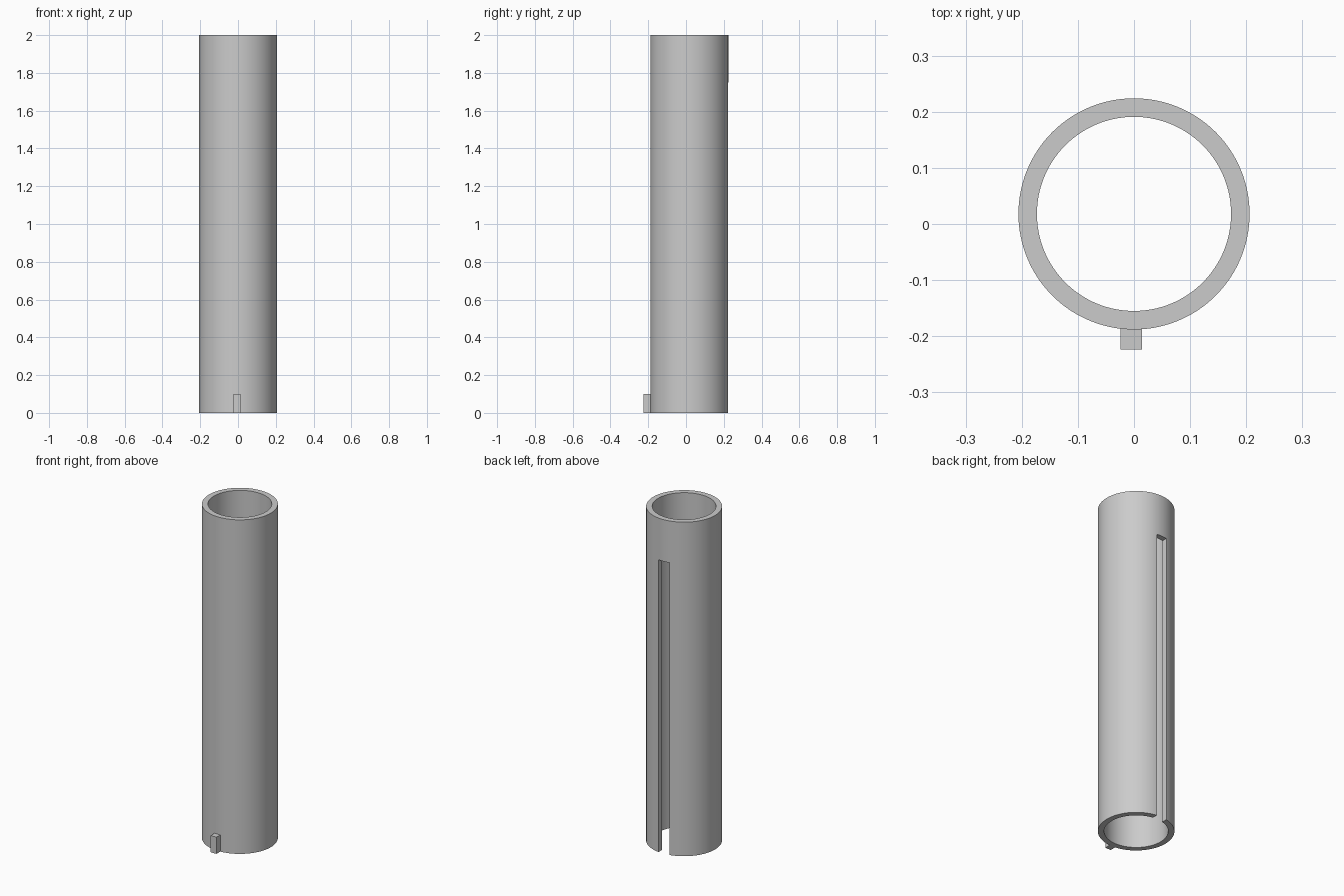
import bpy
import math

cube = bpy.data.objects.get("Cube")
if cube:
    bpy.data.objects.remove(cube, do_unlink=True)

HEIGHT, OUTER, INNER, AXIS_Y = 2.0, 0.206, 0.173, 0.018

grey = bpy.data.materials.new("plain grey")
grey.use_nodes = True
colour = (0.6, 0.6, 0.6, 1)
grey.diffuse_color = colour
grey.node_tree.nodes["Principled BSDF"].inputs["Base Color"].default_value = colour


def cylinder(name, radius, bottom, top):
    bpy.ops.mesh.primitive_cylinder_add(
        vertices=128, radius=radius, depth=top - bottom,
        location=(0, AXIS_Y, (bottom + top) / 2))
    obj = bpy.context.object
    obj.name = name
    obj.data.materials.append(grey)
    return obj


def box(name, low, high):
    bpy.ops.mesh.primitive_cube_add(
        size=1, location=[(a + b) / 2 for a, b in zip(low, high)])
    obj = bpy.context.object
    obj.name = name
    obj.scale = [b - a for a, b in zip(low, high)]
    bpy.ops.object.transform_apply(location=False, rotation=False, scale=True)
    obj.data.materials.append(grey)
    return obj


def cut(target, cutter):
    cutter.hide_render = True
    bpy.context.view_layer.objects.active = target
    mod = target.modifiers.new("cut", "BOOLEAN")
    mod.operation = "DIFFERENCE"
    mod.solver = "EXACT"
    mod.object = cutter
    bpy.ops.object.modifier_apply(modifier=mod.name)
    bpy.data.objects.remove(cutter, do_unlink=True)


# Hollow tube with a long slot in the back, open at the bottom
tube = cylinder("tube", OUTER, 0, HEIGHT)
cut(tube, cylinder("bore", INNER, -0.1, HEIGHT + 0.1))
cut(tube, box("slot", (-0.043, 0.1, -0.1), (0.026, 0.4, 1.75)))
bpy.ops.object.select_all(action="DESELECT")
tube.select_set(True)
bpy.context.view_layer.objects.active = tube
bpy.ops.object.shade_smooth_by_angle(angle=math.radians(30))

# Small key at the foot of the front
box("front_key", (-0.024, -0.224, 0), (0.014, -0.18, 0.1))
